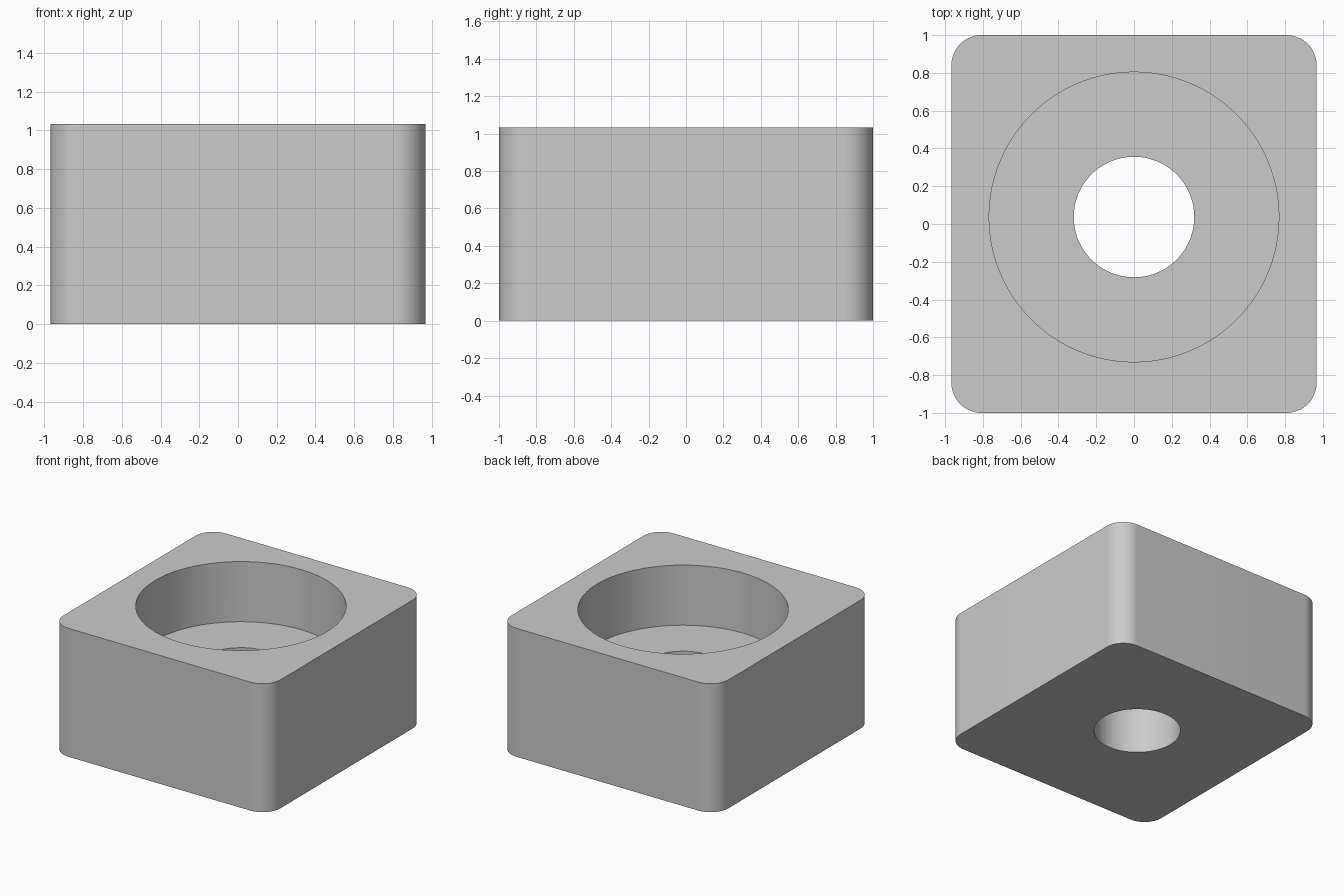
import bpy
import bmesh

HALF_X, HALF_Y, HEIGHT = 0.967, 1.0, 1.034
CORNER = 0.16
BORE_Y = 0.037
POCKET_R, POCKET_FLOOR = 0.767, 0.55
HOLE_R = 0.319

cube = bpy.data.objects.get("Cube")
if cube:
    bpy.data.objects.remove(cube, do_unlink=True)

# Plain grey material
grey = bpy.data.materials.new("light grey")
grey.use_nodes = True
colour = (0.6, 0.6, 0.6, 1.0)
grey.diffuse_color = colour
grey.node_tree.nodes["Principled BSDF"].inputs["Base Color"].default_value = colour

# Block with rounded upright edges
bm = bmesh.new()
bmesh.ops.create_cube(bm, size=1)
bmesh.ops.scale(bm, vec=(2 * HALF_X, 2 * HALF_Y, HEIGHT), verts=bm.verts)
bmesh.ops.translate(bm, vec=(0, 0, HEIGHT / 2), verts=bm.verts)
upright = [e for e in bm.edges if abs(e.verts[0].co.z - e.verts[1].co.z) > HEIGHT / 2]
bmesh.ops.bevel(bm, geom=upright, offset=CORNER, offset_type='OFFSET',
                segments=16, profile=0.5, affect='EDGES')
mesh = bpy.data.meshes.new("bored_block")
bm.to_mesh(mesh)
bm.free()
block = bpy.data.objects.new("bored_block", mesh)
bpy.context.collection.objects.link(block)
mesh.materials.append(grey)
bpy.context.view_layer.objects.active = block


def bore(name, radius, bottom, top):
    """Cut a round upright hole through the block between two heights."""
    bpy.ops.mesh.primitive_cylinder_add(
        vertices=128, radius=radius, depth=top - bottom,
        location=(0, BORE_Y, (top + bottom) / 2))
    cutter = bpy.context.object
    cutter.name = name
    cutter.hide_render = True
    cutter.data.materials.append(grey)
    cut = block.modifiers.new(name, 'BOOLEAN')
    cut.operation = 'DIFFERENCE'
    cut.solver = 'EXACT'
    cut.object = cutter
    bpy.ops.object.select_all(action='DESELECT')
    block.select_set(True)
    bpy.context.view_layer.objects.active = block
    bpy.ops.object.modifier_apply(modifier=cut.name)
    bpy.data.objects.remove(cutter, do_unlink=True)


# Wide pocket from above, then the narrow through hole
bore("pocket_cutter", POCKET_R, POCKET_FLOOR, HEIGHT + 0.2)
bore("hole_cutter", HOLE_R, -0.2, HEIGHT + 0.2)

bpy.ops.object.shade_smooth_by_angle(angle=0.5)
